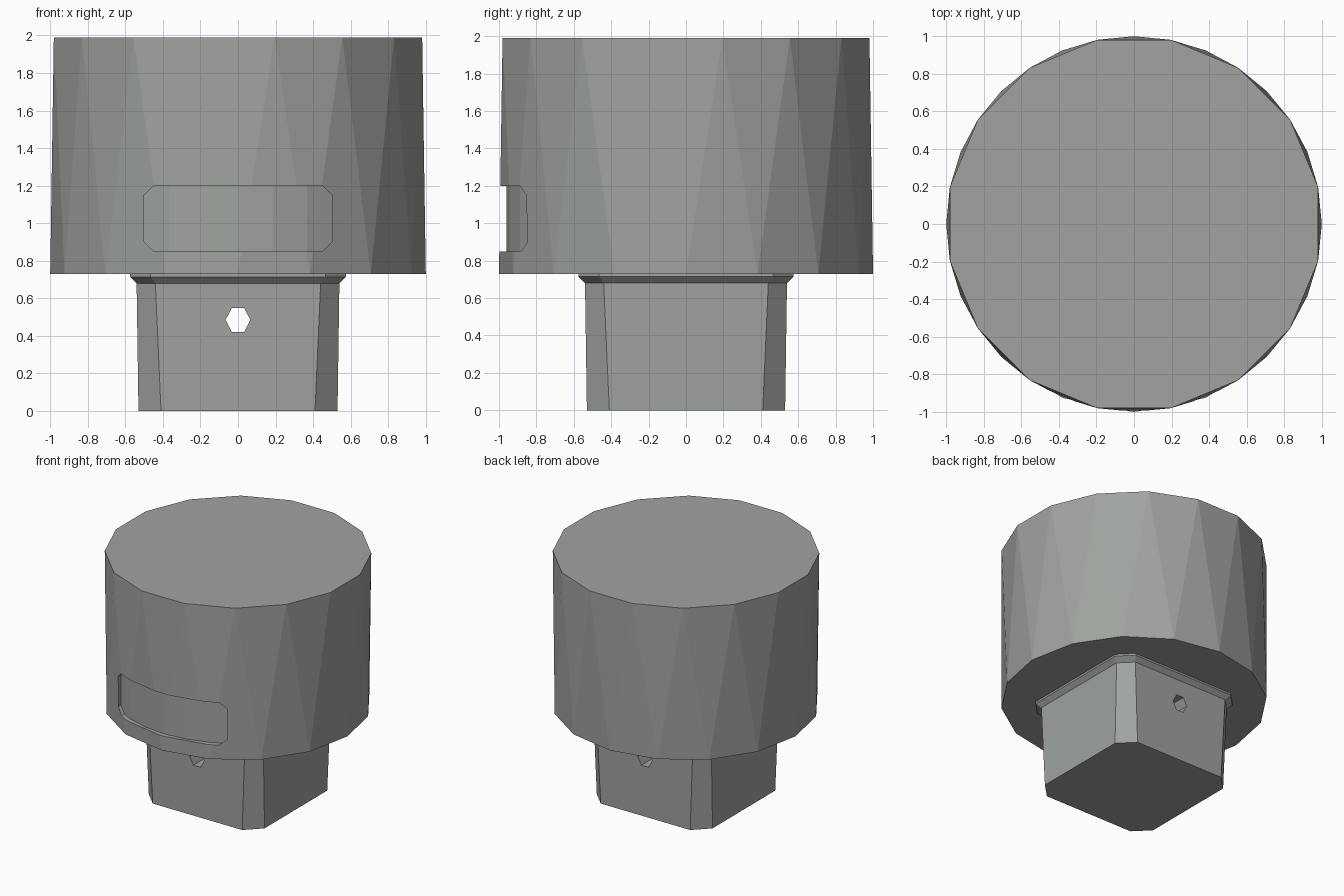
import bpy, bmesh, math

if "Cube" in bpy.data.objects:
    bpy.data.objects.remove(bpy.data.objects["Cube"])

# Dark greenish grey steel
steel = bpy.data.materials.new("dark_steel")
steel.diffuse_color = (0.35, 0.37, 0.345, 1)
steel.use_nodes = True
steel.node_tree.nodes["Principled BSDF"].inputs["Base Color"].default_value = steel.diffuse_color


def loft(name, rings):
    """Solid skinned through rings of equal point count."""
    bm = bmesh.new()
    loops = [[bm.verts.new(p) for p in ring] for ring in rings]
    n = len(loops[0])
    for a, b in zip(loops, loops[1:]):
        for i in range(n):
            j = (i + 1) % n
            bm.faces.new((a[i], a[j], b[j], b[i]))
    bm.faces.new(loops[0])
    bm.faces.new(loops[-1])
    bmesh.ops.recalc_face_normals(bm, faces=bm.faces)
    return finish(name, bm)


def finish(name, bm):
    mesh = bpy.data.meshes.new(name)
    bm.to_mesh(mesh)
    bm.free()
    mesh.materials.append(steel)
    obj = bpy.data.objects.new(name, mesh)
    bpy.context.collection.objects.link(obj)
    return obj


def circle(r, z, n, start=0.0):
    return [(r * math.cos(start + 2 * math.pi * i / n),
             r * math.sin(start + 2 * math.pi * i / n), z) for i in range(n)]


def chamfered(w, h, c):
    return [(w, -h + c), (w, h - c), (w - c, h), (-w + c, h),
            (-w, h - c), (-w, -h + c), (-w + c, -h), (w - c, -h)]


def cut(target, cutter):
    cutter.hide_render = True
    mod = target.modifiers.new("cut", 'BOOLEAN')
    mod.operation = 'DIFFERENCE'
    mod.solver = 'EXACT'
    mod.object = cutter
    bpy.context.view_layer.objects.active = target
    bpy.ops.object.modifier_apply(modifier=mod.name)
    bpy.data.objects.remove(cutter)


# Round socket body: rings offset half a step, joined by triangles
N = 16
bm = bmesh.new()
low = [bm.verts.new(p) for p in circle(1, 0.73, N)]
top = [bm.verts.new(p) for p in circle(1, 1.99, N, math.pi / N)]
for i in range(N):
    j = (i + 1) % N
    bm.faces.new((low[i], low[j], top[i]))
    bm.faces.new((low[j], top[j], top[i]))
bm.faces.new(low[::-1])
bm.faces.new(top)
body = finish("socket_body", bm)

# Shallow curved label recess on the front
outline = chamfered(0.5, 0.175, 0.05)
recess = loft("recess_cutter",
              [[(x, y, 1.025 + z) for x, z in outline] for y in (-1.2, -0.6)])
cut(recess, loft("recess_floor", [circle(0.96, z, 32) for z in (0.5, 1.5)]))
cut(body, recess)

# Square drive with cut corners and a flared collar under the body
levels = [(0.0, 0.53, 0.12), (0.68, 0.54, 0.10), (0.715, 0.575, 0.11), (0.735, 0.575, 0.11)]
drive = loft("square_drive",
             [[(x, y, z) for x, y in chamfered(w, w, c)] for z, w, c in levels])

# Six-sided pin hole running front to back
pin = loft("pin_hole_cutter",
           [[(x, y, 0.485 + z * 1.12) for x, z, _ in circle(0.066, 0, 6)] for y in (-0.8, 0.8)])
cut(drive, pin)
